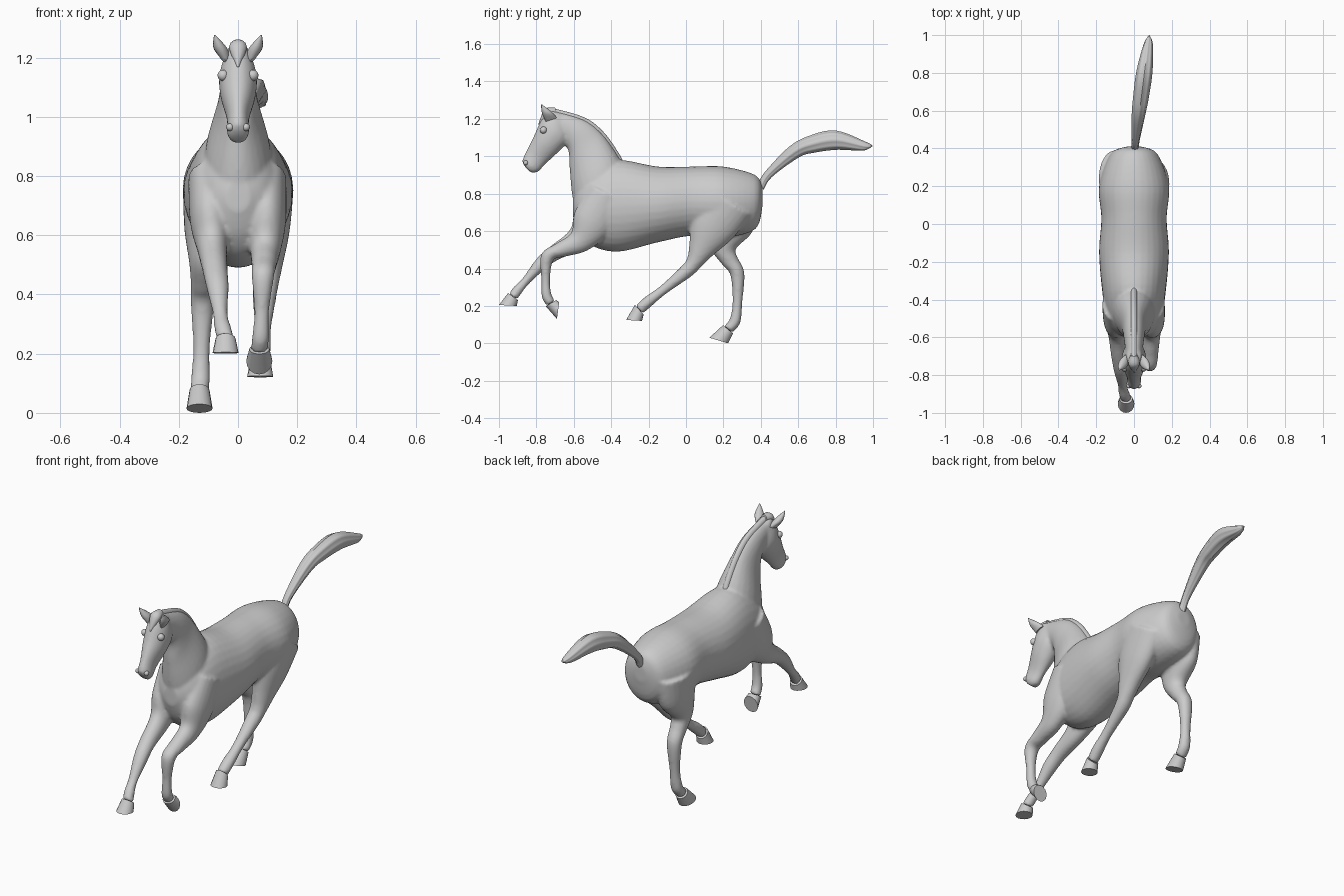
import bpy, bmesh, math
from mathutils import Vector

if "Cube" in bpy.data.objects:
    bpy.data.objects.remove(bpy.data.objects["Cube"])


def spline(rows, sub):
    """Catmull-Rom interpolation of rows of numbers."""
    out = []
    for i in range(len(rows) - 1):
        p0, p1, p2 = rows[max(i - 1, 0)], rows[i], rows[i + 1]
        p3 = rows[min(i + 2, len(rows) - 1)]
        for k in range(sub):
            t = k / sub
            out.append([0.5 * (2 * b + (c - a) * t + (2 * a - 5 * b + 4 * c - d) * t * t
                               + (3 * b - a - 3 * c + d) * t ** 3)
                        for a, b, c, d in zip(p0, p1, p2, p3)])
    out.append(list(rows[-1]))
    return out


def loft(bm, rows, sub=5, n=24, flute=0.0):
    """Skin ellipses; each row is x, upper y z, lower y z, half width."""
    rings = []
    for x, ya, za, yb, zb, w in spline(rows, sub):
        c = Vector((x, (ya + yb) / 2, (za + zb) / 2))
        up = Vector((0, (ya - yb) / 2, (za - zb) / 2))
        ring = []
        for i in range(n):
            a = 2 * math.pi * i / n
            f = 1 + flute * (math.cos(8 * a) - 1)
            ring.append(bm.verts.new(c + (up * math.cos(a) + Vector((w * math.sin(a), 0, 0))) * f))
        rings.append(ring)
    for r, s in zip(rings, rings[1:]):
        for i in range(n):
            j = (i + 1) % n
            bm.faces.new((r[i], r[j], s[j], s[i]))
    bm.faces.new(rings[0][::-1])
    bm.faces.new(rings[-1])


def finish(bm, name):
    bmesh.ops.recalc_face_normals(bm, faces=bm.faces[:])
    me = bpy.data.meshes.new(name)
    bm.to_mesh(me)
    bm.free()
    ob = bpy.data.objects.new(name, me)
    bpy.context.collection.objects.link(ob)
    bpy.ops.object.select_all(action='DESELECT')
    bpy.context.view_layer.objects.active = ob
    ob.select_set(True)
    bpy.ops.object.shade_smooth_by_angle(angle=math.radians(50))
    return ob


def part(name, rows, **kw):
    bm = bmesh.new()
    loft(bm, rows, **kw)
    return finish(bm, name)


def mid(rows):
    """Put centreline rows on x = 0."""
    return [(0, *r) for r in rows]


def leg(name, x0, x1, path, radii, sole):
    """Limb fused into the body, plus a flared flat-soled hoof."""
    rows = []
    last = len(path) - 1
    for i, ((y, z), r) in enumerate(zip(path, radii)):
        t = (Vector(path[min(i + 1, last)]) - Vector(path[max(i - 1, 0)])).normalized() * r
        w = min(r, .04 + (r - .04) * .35) + .002      # thick muscles are flattened
        rows.append((x0 + (x1 - x0) * i / last, y + t.y, z - t.x, y - t.y, z + t.x, w))
    loft(body, rows)
    x, ya, za, yb, zb, w = rows[-1]
    dy, dz = (ya - yb) * .1, (za - zb) * .1
    part(name + "_hoof", [(x, ya + dy, za + dz, yb - dy, zb - dz, .034), (x, *sole, .044)],
         sub=1, n=16)


body = bmesh.new()

# Torso: y, back height, belly height, half width
torso = [(.41, .83, .74, .04), (.37, .9, .61, .125), (.2, .945, .565, .185),
         (.03, .945, .575, .173), (-.15, .945, .54, .185), (-.36, .98, .49, .168),
         (-.5, .93, .52, .145), (-.57, .86, .59, .1), (-.605, .78, .68, .04)]
loft(body, [(0, y, a, y, b, w) for y, a, b, w in torso], n=32)

# Neck: crest y z, throat y z, half width
neck = [(-.33, .94, -.56, .62, .12), (-.37, 1.015, -.605, .77, .108),
        (-.45, 1.125, -.622, .93, .07), (-.55, 1.2, -.632, 1.04, .056),
        (-.72, 1.25, -.69, 1.11, .042)]
loft(body, mid(neck))

# Head: forehead to muzzle
loft(body, mid([
    (-.735, 1.255, -.64, 1.2, .035), (-.775, 1.195, -.625, 1.095, .062),
    (-.808, 1.12, -.675, 1.03, .06), (-.85, 1.035, -.75, .96, .038),
    (-.875, .975, -.79, .918, .037), (-.858, .94, -.825, .91, .024)]))

# Legs
front = (.10, .11, .065, .042, .036, .023, .027, .027)
hind = (.15, .125, .07, .045, .038, .026, .03, .029)
leg("right_front", .1, .072,
    [(-.42, .8), (-.5, .65), (-.57, .545), (-.67, .5), (-.742, .46),
     (-.75, .34), (-.745, .255), (-.722, .215)], front, (-.69, .13, -.678, .22))
leg("left_front", -.105, -.042,
    [(-.42, .8), (-.5, .65), (-.58, .555), (-.7, .485), (-.775, .425),
     (-.855, .335), (-.9, .285), (-.925, .25)], front, (-1, .205, -.905, .2))
leg("right_hind", .108, .075,
    [(.22, .76), (.14, .62), (.08, .5), (.045, .435), (.005, .388),
     (-.12, .287), (-.2, .225), (-.25, .18)], hind, (-.32, .125, -.235, .12))
leg("left_hind", -.106, -.13,
    [(.24, .76), (.235, .62), (.2, .51), (.235, .44), (.275, .37),
     (.275, .22), (.262, .12), (.225, .075)], hind, (.125, .03, .225, 0))

# Fuse torso, neck, head and limbs into one skin
horse = finish(body, "body")
rm = horse.modifiers.new("fuse", 'REMESH')
rm.mode = 'VOXEL'
rm.voxel_size = 0.009
rm.use_smooth_shade = True
sm = horse.modifiers.new("soften", 'SMOOTH')
sm.factor, sm.iterations = 0.5, 5

# Tail with fluted strands, swept towards +x
tail = [(.39, .865, .415, .82, .02), (.425, .92, .46, .89, .022),
        (.55, 1.05, .605, .995, .036), (.66, 1.11, .69, 1.02, .042),
        (.8, 1.138, .81, 1.035, .043), (.96, 1.078, .94, 1.03, .025),
        (1, 1.055, .985, 1.045, .005)]
part("tail", [(.005 + .075 * max(r[0] - .4, 0) / .6, *r) for r in tail], n=32, flute=.06)

# Mane ridge follows the neck crest
mane = []
for y, z, ty, tz, w in neck:
    c, u = Vector((y, z)), Vector((y - ty, z - tz)).normalized()
    mane.append((0, *(c + u * .01), *(c - u * .04), .018))
part("mane", mane, n=16)
part("forelock", mid([(-.70, 1.262, -.69, 1.22, .02), (-.755, 1.252, -.73, 1.21, .03),
                      (-.79, 1.17, -.775, 1.16, .004)]), n=12)

# Ears, eyes and nostrils on both sides
for s, side in ((1, "right"), (-1, "left")):
    part(side + "_ear", [
        (s * .04, -.75, 1.185, -.69, 1.205, .016), (s * .06, -.77, 1.23, -.715, 1.235, .023),
        (s * .079, -.775, 1.277, -.77, 1.277, .002)], n=12)
    for name, pos, r in (("_eye", (.05, -.762, 1.14), .019), ("_nostril", (.027, -.857, .965), .013)):
        bm = bmesh.new()
        bmesh.ops.create_uvsphere(bm, u_segments=16, v_segments=10, radius=r)
        bmesh.ops.translate(bm, verts=bm.verts[:], vec=(s * pos[0], pos[1], pos[2]))
        finish(bm, side + name)
